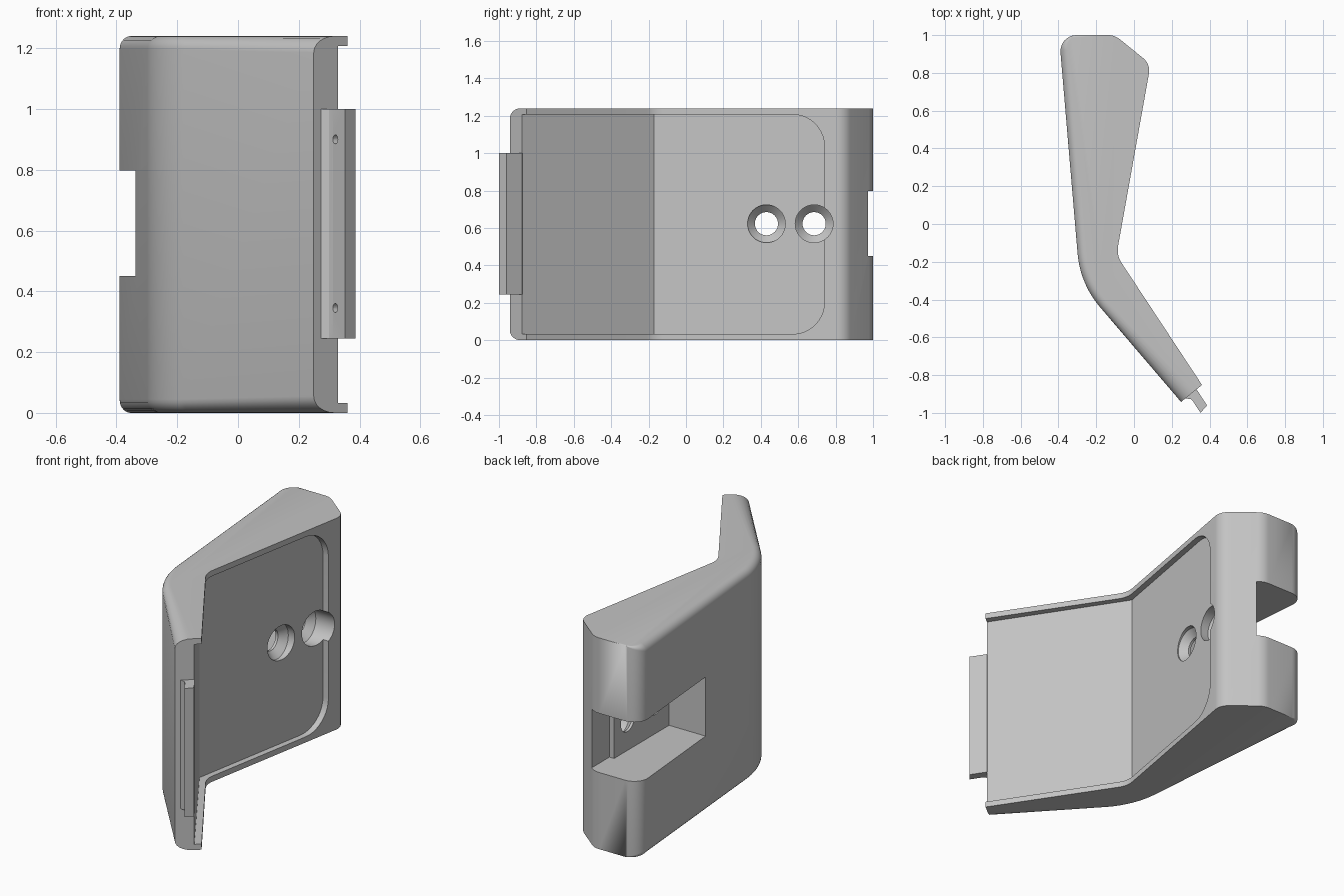
import bpy, bmesh, math
from mathutils import Vector, Matrix

cube = bpy.data.objects.get("Cube")
if cube:
    bpy.data.objects.remove(cube, do_unlink=True)

H = 1.24          # total height
MID = 0.623       # height of slot and screw holes

grey = bpy.data.materials.new("light_grey")
grey.use_nodes = True
grey.diffuse_color = (0.55, 0.55, 0.55, 1)
bsdf = grey.node_tree.nodes["Principled BSDF"]
bsdf.inputs["Base Color"].default_value = (0.55, 0.55, 0.55, 1)
bsdf.inputs["Roughness"].default_value = 0.6


def finish(bm, name):
    bmesh.ops.remove_doubles(bm, verts=bm.verts, dist=1e-5)
    bmesh.ops.recalc_face_normals(bm, faces=bm.faces)
    me = bpy.data.meshes.new(name)
    bm.to_mesh(me)
    bm.free()
    me.materials.append(grey)
    ob = bpy.data.objects.new(name, me)
    bpy.context.collection.objects.link(ob)
    return ob


def loft(rings, name):
    """Skin a list of equal-length closed rings and cap both ends."""
    bm = bmesh.new()
    vs = [[bm.verts.new(p) for p in r] for r in rings]
    n = len(rings[0])
    for a, b in zip(vs, vs[1:]):
        for i in range(n):
            bm.faces.new((a[i], a[(i + 1) % n], b[(i + 1) % n], b[i]))
    bm.faces.new(vs[0][::-1])
    bm.faces.new(vs[-1])
    return finish(bm, name)


def prism(pts, z0, z1, name):
    return loft([[(x, y, z) for x, y in pts] for z in (z0, z1)], name)


def select_only(ob):
    bpy.ops.object.select_all(action='DESELECT')
    ob.select_set(True)
    bpy.context.view_layer.objects.active = ob


def cut(ob, cutter):
    cutter.hide_render = True
    mod = ob.modifiers.new("cut", 'BOOLEAN')
    mod.operation = 'DIFFERENCE'
    mod.solver = 'EXACT'
    mod.object = cutter
    select_only(ob)
    bpy.ops.object.modifier_apply(modifier=mod.name)
    bpy.data.objects.remove(cutter, do_unlink=True)


def arc_corner(prev, p, nxt, r, steps):
    """Points of a fillet at corner p, each with its travel direction."""
    p = Vector(p)
    u, v = (p - Vector(prev)).normalized(), (Vector(nxt) - p).normalized()
    turn = u.angle_signed(v)          # clockwise positive
    t = r * math.tan(abs(turn) / 2)
    side = 1 if turn < 0 else -1      # left turn is positive
    start = p - u * t
    centre = start + Vector((-u.y, u.x)) * r * side
    out = []
    for k in range(steps + 1):
        rot = Matrix.Rotation(-turn * k / steps, 2)
        out.append((centre + rot @ (start - centre), rot @ u))
    return out


# Body: bent wedge outline, counter-clockwise, as (corner, radius, steps)
corners = [((0.249, -0.942), 0, 0), ((0.36, -0.852), 0, 0),
           ((-0.093, -0.165), 0.125, 6), ((0.088, 0.846), 0.085, 8),
           ((-0.102, 1.0), 0.1, 6), ((-0.397, 1.0), 0.085, 10),
           ((-0.285, -0.317), 0.5, 12)]
outline = []      # point, inward direction, edge rounding width and height
for i, (p, r, steps) in enumerate(corners):
    if r == 0:
        tip = i == 0
        inward = Vector((0.111, 0.09)).normalized()
        outline.append((Vector(p), inward, 0.09 * tip, 0.055 * tip))
        continue
    arc = arc_corner(corners[i - 1][0], p, corners[(i + 1) % 7][0], r, steps)
    for k, (q, d) in enumerate(arc):
        w = {5: k / steps, 6: 1}.get(i, 0)
        outline.append((q, Vector((-d.y, d.x)), 0.045 * w, 0.045 * w))

# Round the top and bottom of the outer side only
rings = []
angles = [math.radians(15 * k) for k in range(7)]
for top in (False, True):
    for a in (angles if top else angles[::-1]):
        ring = []
        for p, n, wide, high in outline:
            q = p + n * wide * (1 - math.cos(a))
            dz = high * (1 - math.sin(a))
            ring.append((q.x, q.y, H - dz if top else dz))
        rings.append(ring)
body = loft(rings, "bracket_body")

# Shallow recess over the inner side, following the bend
CREASE = -0.172


def floor_x(y):
    return -0.0986 + 0.1793 * y if y >= CREASE else -0.2417 - 0.6515 * y


lo, hi, end, rad = 0.033, 1.207, 0.74, 0.17
yz = [(-1.2, lo), (CREASE, lo)]
for cz, a0 in ((lo + rad, -90), (hi - rad, 0)):
    for k in range(11):
        a = math.radians(a0 + 9 * k)
        yz.append((end - rad + rad * math.cos(a), cz + rad * math.sin(a)))
yz += [(CREASE, hi), (-1.2, hi)]
bm = bmesh.new()
inner = [bm.verts.new((floor_x(y), y, z)) for y, z in yz]
outer = [bm.verts.new((0.8, y, z)) for y, z in yz]
n = len(yz)
for i in range(n):
    j = (i + 1) % n
    bm.faces.new((inner[i], inner[j], outer[j], outer[i]))
bm.faces.new(inner[1:-1])
bm.faces.new((inner[0], inner[1], inner[-2], inner[-1]))
bm.faces.new(outer)
cut(body, finish(bm, "recess_cutter"))

# Stepped slot through the back outer corner
slot = [(-0.8, 0.3), (-0.1, 0.3), (-0.1, 0.81), (-0.07, 0.81),
        (-0.07, 1.3), (-0.8, 1.3)]
cut(body, prism(slot, 0.45, 0.797, "slot_cutter"))

# Two countersunk screw holes into the slot
for y in (0.43, 0.685):
    profile = [(-0.22, 0.062), (-0.085, 0.062), (-0.045, 0.101), (0.3, 0.101)]
    hole = [[(x, y + r * math.cos(math.tau * k / 40),
              MID + r * math.sin(math.tau * k / 40)) for k in range(40)]
            for x, r in profile]
    cut(body, loft(hole, "screw_hole_cutter"))

# Tongue on the front end, flush with the recess floor
tongue = prism([(0.331, -0.8755), (0.387, -0.960), (0.352, -1.0),
                (0.312, -0.938), (0.300, -0.927), (0.272, -0.923),
                (0.272, -0.86)], 0.245, 1.0, "tongue")

# Small blind pin holes in the tongue
axis = Vector((-0.83, -0.56, 0)).normalized()
for z in (0.345, 0.90):
    bm = bmesh.new()
    bmesh.ops.create_cone(bm, cap_ends=True, segments=16, radius1=0.015,
                          radius2=0.015, depth=0.07)
    place = Matrix.Translation(Vector((0.321, -0.95, z)) + axis * 0.01)
    bm.transform(place @ axis.to_track_quat('Z', 'Y').to_matrix().to_4x4())
    cut(tongue, finish(bm, "pin_hole_cutter"))

for ob in (body, tongue):
    select_only(ob)
    bpy.ops.object.shade_smooth_by_angle(angle=math.radians(25))
